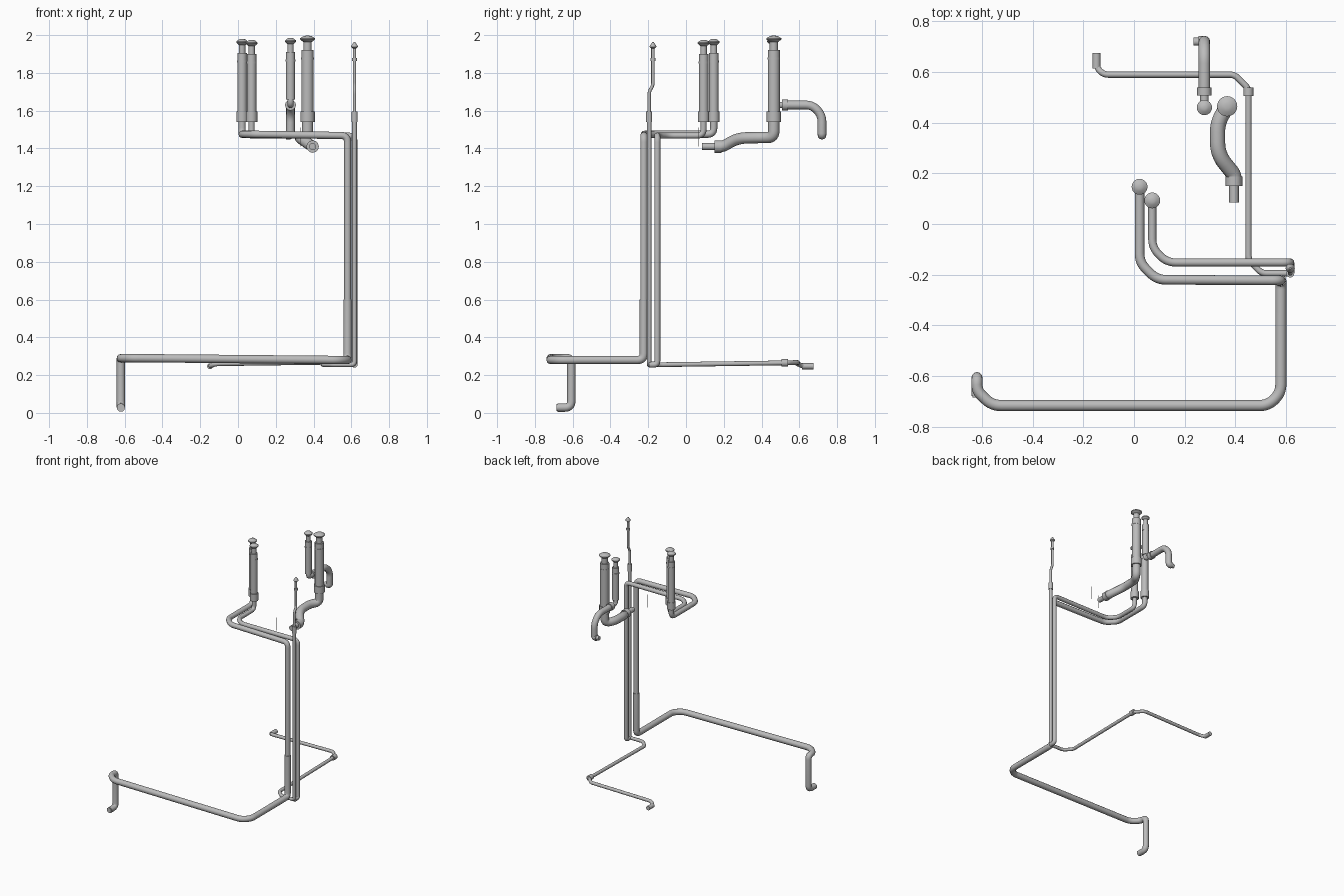
import bpy, bmesh, math
from mathutils import Vector

if "Cube" in bpy.data.objects:
    bpy.data.objects.remove(bpy.data.objects["Cube"])


def material(name, rgb):
    m = bpy.data.materials.new(name)
    m.use_nodes = True
    m.diffuse_color = (*rgb, 1)
    m.node_tree.nodes["Principled BSDF"].inputs["Base Color"].default_value = (*rgb, 1)
    return m


METAL = material("grey metal", (0.5, 0.5, 0.5))


def finish(ob):
    bpy.ops.object.select_all(action="DESELECT")
    ob.select_set(True)
    bpy.context.view_layer.objects.active = ob
    if ob.type == "CURVE":
        bpy.ops.object.convert(target="MESH")
        ob = bpy.context.object
    ob.data.materials.clear()
    ob.data.materials.append(METAL)
    bpy.ops.object.shade_smooth_by_angle(angle=math.radians(40))


def rounded(points, bend):
    """Replace each corner of a path by a short arc."""
    p = [Vector(q) for q in points]
    path = [p[0]]
    for a, b, c in zip(p, p[1:], p[2:]):
        reach = min(bend, (a - b).length * 0.48, (c - b).length * 0.48)
        start, end = b + (a - b).normalized() * reach, b + (c - b).normalized() * reach
        for i in range(7):
            t = i / 6
            path.append(start * (1 - t) ** 2 + b * 2 * t * (1 - t) + end * t * t)
    return path + [p[-1]]


def pipe(name, points, radius, bend=0.035):
    curve = bpy.data.curves.new(name, "CURVE")
    curve.dimensions = "3D"
    curve.bevel_depth = radius
    curve.bevel_resolution = 4
    curve.use_fill_caps = True
    path = rounded(points, bend)
    spline = curve.splines.new("POLY")
    spline.points.add(len(path) - 1)
    for sp, co in zip(spline.points, path):
        sp.co = (*co, 1)
    ob = bpy.data.objects.new(name, curve)
    bpy.context.collection.objects.link(ob)
    finish(ob)


def lathe(name, x, y, profile, sides=24):
    """Turn a closed (radius, height) profile around a vertical axis."""
    bm = bmesh.new()
    rings = [[bm.verts.new((x + r * math.cos(k * math.tau / sides),
                            y + r * math.sin(k * math.tau / sides), z))
              for k in range(sides)] for r, z in profile]
    for low, high in zip(rings, rings[1:]):
        for k in range(sides):
            n = (k + 1) % sides
            bm.faces.new((low[k], low[n], high[n], high[k]))
    bm.faces.new(rings[0][::-1])
    bm.faces.new(rings[-1])
    mesh = bpy.data.meshes.new(name)
    bm.to_mesh(mesh)
    bm.free()
    ob = bpy.data.objects.new(name, mesh)
    bpy.context.collection.objects.link(ob)
    finish(ob)


def vent(name, x, y, r, bottom, top, collar=True):
    """Flue sleeve with a collar, narrow neck and mushroom cap."""
    if collar:
        lathe(name + "_collar", x, y, [(r * 1.2, 1.54), (r * 1.2, 1.595)])
    lathe(name + "_sleeve", x, y, [(r, bottom), (r, top - 0.075)])
    lathe(name + "_band", x, y, [(r * 1.06, top - 0.125), (r * 1.06, top - 0.115)])
    lathe(name + "_neck", x, y, [(r * 0.68, top - 0.08), (r * 0.68, top - 0.015)])
    lathe(name + "_cap", x, y, [(r * 0.65, top - 0.033), (r * 0.85, top - 0.03),
                                (r * 1.25, top - 0.02), (r * 1.25, top - 0.014),
                                (r * 0.7, top - 0.003), (r * 0.3, top)])


# Large pipe: outlet, front run, riser, then the upper run to its flue
pipe("front_pipe", [(-0.62, -0.68, 0.028), (-0.62, -0.607, 0.028), (-0.62, -0.607, 0.29),
                    (-0.62, -0.66, 0.29), (-0.56, -0.717, 0.29), (0.53, -0.717, 0.28),
                    (0.58, -0.667, 0.28), (0.58, -0.223, 0.28), (0.58, -0.223, 0.6)], 0.022)
pipe("front_outlet", [(-0.62, -0.685, 0.028), (-0.62, -0.645, 0.028)], 0.018)
pipe("large_riser", [(0.58, -0.223, 0.58), (0.58, -0.223, 1.468), (0.09, -0.22, 1.475),
                     (0.022, -0.152, 1.475), (0.022, 0.147, 1.475),
                     (0.022, 0.147, 1.56)], 0.019)

# Second riser, next to the large one
pipe("second_riser", [(0.617, -0.195, 0.255), (0.617, -0.152, 0.255),
                      (0.617, -0.152, 1.468), (0.13, -0.152, 1.468),
                      (0.072, -0.094, 1.468), (0.072, 0.093, 1.468),
                      (0.072, 0.093, 1.56)], 0.016)
vent("left_flue", 0.022, 0.147, 0.025, 1.56, 1.98)
vent("right_flue", 0.072, 0.093, 0.025, 1.56, 1.975)

# Thin drain: riser, floor run to the back and its outlet
pipe("drain_pipe", [(0.617, -0.195, 1.56), (0.617, -0.195, 0.255), (0.505, -0.195, 0.255),
                    (0.452, -0.142, 0.255), (0.452, 0.535, 0.265), (0.397, 0.59, 0.267),
                    (-0.12, 0.59, 0.26), (-0.148, 0.618, 0.247),
                    (-0.148, 0.67, 0.247)], 0.0125, 0.02)
pipe("drain_collar", [(0.452, 0.505, 0.265), (0.452, 0.54, 0.265)], 0.02)
pipe("drain_outlet", [(-0.148, 0.615, 0.247), (-0.148, 0.675, 0.247)], 0.016)

# Thin offset air vent above the drain riser
lathe("air_vent_collar", 0.617, -0.195, [(0.016, 1.54), (0.016, 1.595)])
pipe("air_vent", [(0.617, -0.195, 1.55), (0.617, -0.195, 1.7), (0.617, -0.175, 1.735),
                  (0.617, -0.175, 1.95)], 0.009, 0.015)
lathe("air_vent_band", 0.617, -0.175, [(0.013, 1.863), (0.013, 1.878)])
lathe("air_vent_cap", 0.617, -0.175, [(0.009, 1.93), (0.018, 1.937), (0.018, 1.942),
                                      (0.004, 1.963)])

# Big rear flue with its lower duct
vent("big_flue", 0.368, 0.465, 0.032, 1.56, 1.997)
pipe("big_duct", [(0.368, 0.465, 1.57), (0.368, 0.465, 1.458), (0.33, 0.40, 1.458),
                  (0.33, 0.275, 1.455), (0.395, 0.195, 1.41), (0.395, 0.155, 1.41)],
     0.03, 0.05)
pipe("big_duct_collar", [(0.395, 0.15, 1.41), (0.395, 0.188, 1.41)], 0.033)
pipe("big_duct_end", [(0.395, 0.085, 1.41), (0.395, 0.17, 1.41)], 0.019)

# Small rear flue with its bent side branch
vent("small_flue", 0.278, 0.46, 0.024, 1.66, 1.985, collar=False)
pipe("small_flue_elbow", [(0.278, 0.46, 1.68), (0.278, 0.46, 1.63), (0.278, 0.53, 1.63)], 0.017)
pipe("branch_collar", [(0.278, 0.508, 1.63), (0.278, 0.54, 1.63)], 0.029)
pipe("branch_duct", [(0.278, 0.53, 1.63), (0.278, 0.67, 1.63), (0.278, 0.72, 1.575),
                     (0.278, 0.72, 1.47), (0.255, 0.72, 1.47)], 0.023, 0.04)
pipe("branch_outlet", [(0.235, 0.72, 1.47), (0.275, 0.72, 1.47)], 0.016)

# Hanger wires
for n, (x, y) in enumerate([(0.33, 0.0), (0.45, 0.065)]):
    lathe(f"hanger_wire_{n + 1}", x, y, [(0.001, 1.41), (0.001, 1.51)], 6)
